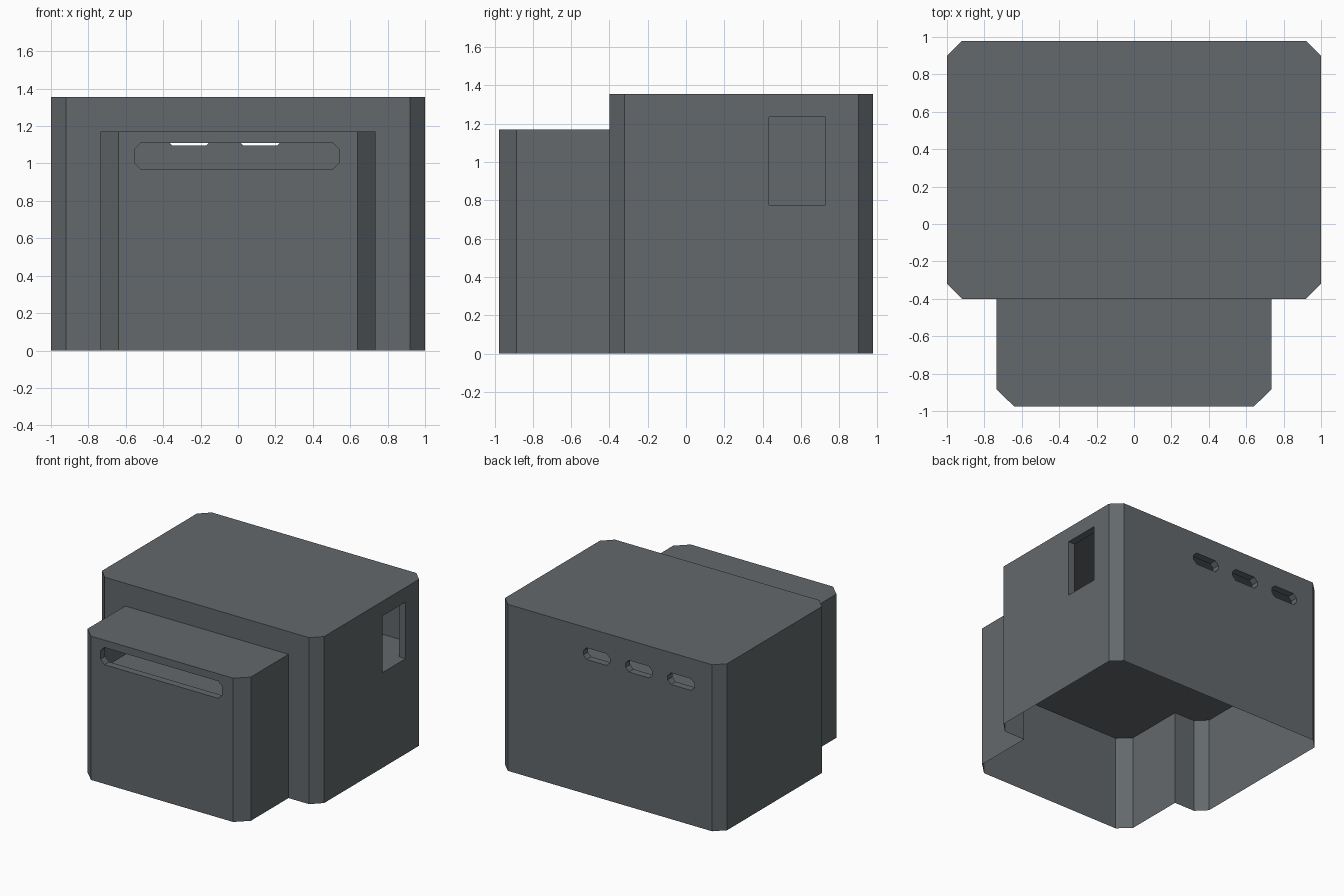
import bpy, bmesh
from mathutils import Vector

if "Cube" in bpy.data.objects:
    bpy.data.objects.remove(bpy.data.objects["Cube"])

MAIN_H, PORCH_H, FLOOR_Z, RIM = 1.355, 1.17, 0.775, 0.06

grey = bpy.data.materials.new("slate grey")
grey.diffuse_color = (0.125, 0.14, 0.15, 1)
grey.use_nodes = True
grey.node_tree.nodes["Principled BSDF"].inputs["Base Color"].default_value = grey.diffuse_color


def finish(bm, name):
    bmesh.ops.remove_doubles(bm, verts=bm.verts, dist=0.0005)
    mesh = bpy.data.meshes.new(name)
    bm.to_mesh(mesh)
    bm.free()
    mesh.materials.append(grey)
    obj = bpy.data.objects.new(name, mesh)
    bpy.context.collection.objects.link(obj)


def face(bm, pts, toward):
    f = bm.faces.new([bm.verts.new(p) for p in pts])
    f.normal_update()
    if f.normal.dot(toward) < 0:
        f.normal_flip()


def clipped(w, h, c):
    """Rectangle centred on the origin with corners cut by c."""
    a, b = w / 2, h / 2
    if c == 0:
        return [(-a, -b), (a, -b), (a, b), (-a, b)]
    return [(-a + c, -b), (a - c, -b), (a, -b + c), (a, b - c),
            (a - c, b), (-a + c, b), (-a, b - c), (-a, -b + c)]


def wall(bm, p0, p1, z0, z1, holes=()):
    """Vertical wall; each hole is (x, y, z, width, height, corner) with an inward rim."""
    p0, p1 = Vector((*p0, 0)), Vector((*p1, 0))
    d = (p1 - p0).normalized()
    out = Vector((d.y, -d.x, 0))
    up = Vector((0, 0, 1))
    outer = [p0 + up * z0, p1 + up * z0, p1 + up * z1, p0 + up * z1]
    if not holes:
        face(bm, outer, out)
        return
    loops = [outer]
    for x, y, z, w, h, c in holes:
        mid = p0 + d * (Vector((x, y, 0)) - p0).dot(d) + up * z
        loop = [mid + d * u + up * v for u, v in clipped(w, h, c)]
        loops.append(loop)
        for a, b in zip(loop, loop[1:] + loop[:1]):
            face(bm, [a, b, b - out * RIM, a - out * RIM], mid - (a + b) / 2)
    edges = []
    for loop in loops:
        vs = [bm.verts.new(p) for p in loop]
        edges += [bm.edges.new((vs[i - 1], vs[i])) for i in range(len(vs))]
    made = bmesh.ops.triangle_fill(bm, edges=edges, use_beauty=True, normal=out)
    faces = [g for g in made["geom"] if isinstance(g, bmesh.types.BMFace)]
    for f in faces:
        f.normal_update()
        if f.normal.dot(out) < 0:
            f.normal_flip()
    bmesh.ops.dissolve_limit(bm, angle_limit=0.01, verts=[],
                             edges=list({e for f in faces for e in f.edges if not e.is_boundary}))


# Footprint: right half from front to back, then mirrored
right = [(0.64, -0.976), (0.735, -0.885), (0.735, -0.4), (0.92, -0.4),
         (1, -0.32), (1, 0.9), (0.92, 0.978)]
left = [(-x, y) for x, y in reversed(right)]
outline = right + left

# Openings: side window, three back slots, long front slot
openings = {
    4: [(1, 0.58, 1.005, 0.295, 0.46, 0)],
    6: [(x, 0.978, 1.143, 0.24, 0.095, 0.03) for x in (0.12, -0.26, -0.64)],
    13: [(-0.007, -0.976, 1.04, 1.095, 0.14, 0.035)],
}

# Outer walls, open at the bottom
bm = bmesh.new()
for i, p in enumerate(outline):
    q = outline[(i + 1) % len(outline)]
    low = max(p[1], q[1]) <= -0.4 and max(abs(p[0]), abs(q[0])) < 0.8
    wall(bm, p, q, 0, PORCH_H if low else MAIN_H, openings.get(i, ()))
wall(bm, (-0.735, -0.4), (0.735, -0.4), PORCH_H, MAIN_H)

# Roofs of the main block and the front block
UP = Vector((0, 0, 1))
face(bm, [(x, y, MAIN_H) for x, y in outline if y >= -0.4 and abs(x) > 0.8], UP)
face(bm, [(x, y, PORCH_H) for x, y in outline if y <= -0.4 and abs(x) < 0.8], UP)
finish(bm, "housing_shell")

# Inner floor closing the upper chamber
bm = bmesh.new()
face(bm, [(x, y, FLOOR_Z) for x, y in outline], UP)
finish(bm, "inner_floor")
